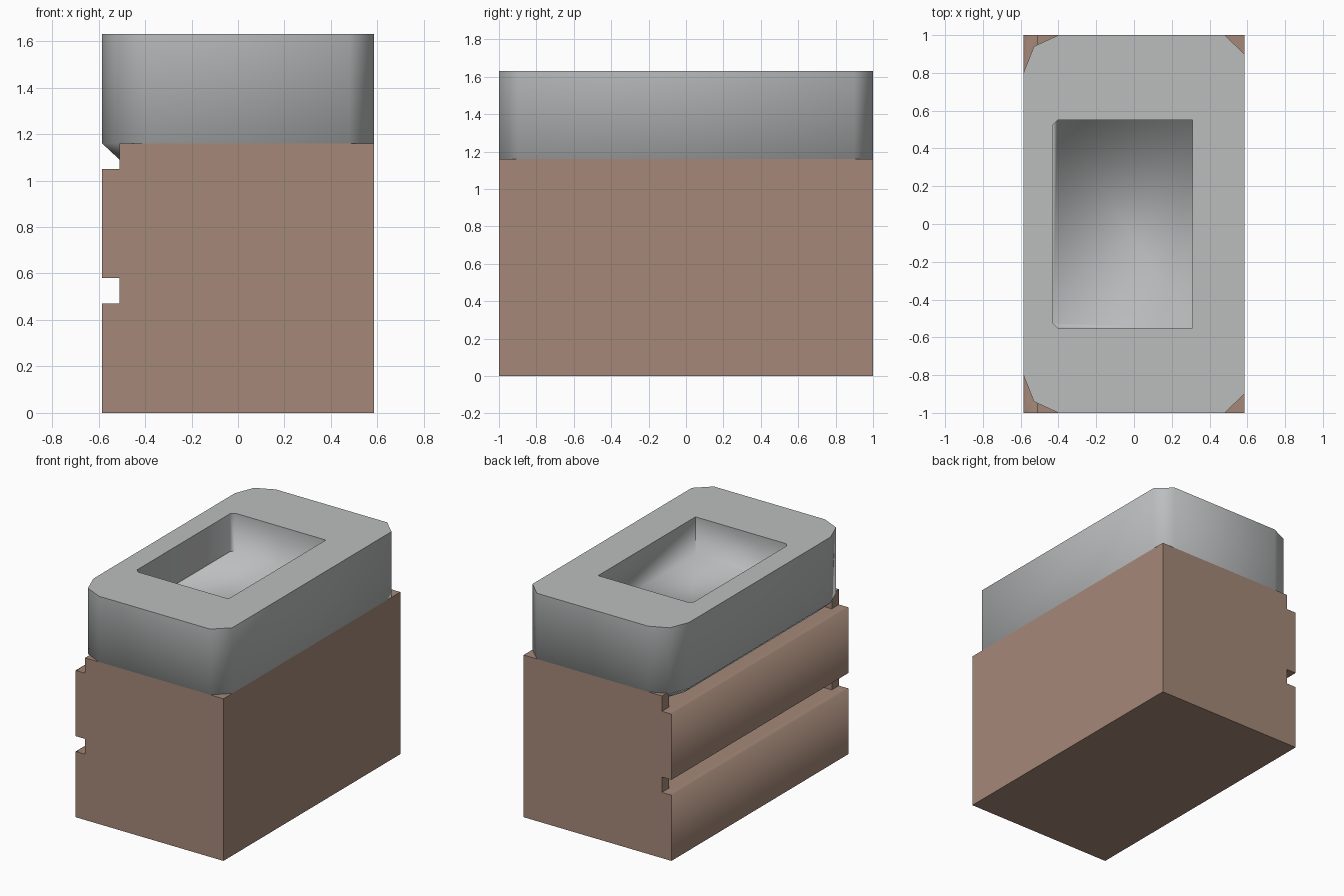
import bpy, bmesh
from math import radians
from mathutils import Vector

if "Cube" in bpy.data.objects:
    bpy.data.objects.remove(bpy.data.objects["Cube"], do_unlink=True)


def make_material(name, color):
    mat = bpy.data.materials.new(name)
    mat.use_nodes = True
    mat.diffuse_color = (*color, 1)
    mat.node_tree.nodes["Principled BSDF"].inputs["Base Color"].default_value = (*color, 1)
    return mat


def loft(name, rings, mat):
    """Closed solid through rings of equal point count."""
    bm = bmesh.new()
    loops = [[bm.verts.new(p) for p in ring] for ring in rings]
    n = len(loops[0])
    for a, b in zip(loops, loops[1:]):
        for i in range(n):
            j = (i + 1) % n
            bm.faces.new((a[i], a[j], b[j], b[i]))
    bm.faces.new(loops[0])
    bm.faces.new(loops[-1])
    bmesh.ops.recalc_face_normals(bm, faces=bm.faces)
    mesh = bpy.data.meshes.new(name)
    bm.to_mesh(mesh)
    bm.free()
    mesh.materials.append(mat)
    obj = bpy.data.objects.new(name, mesh)
    bpy.context.collection.objects.link(obj)
    return obj


def box(name, low, high, mat):
    outline = [(low[0], low[1]), (high[0], low[1]), (high[0], high[1]), (low[0], high[1])]
    return loft(name, [[(x, y, z) for x, y in outline] for z in (low[2], high[2])], mat)


def carve(obj, cutters):
    for cutter in cutters:
        mod = obj.modifiers.new("carve", "BOOLEAN")
        mod.operation = "DIFFERENCE"
        mod.solver = "EXACT"
        mod.object = cutter
    bpy.context.view_layer.update()
    graph = bpy.context.evaluated_depsgraph_get()
    mesh = bpy.data.meshes.new_from_object(obj.evaluated_get(graph))
    obj.modifiers.clear()
    obj.data = mesh
    for cutter in cutters:
        bpy.data.objects.remove(cutter, do_unlink=True)


def smooth(obj, angle, rule):
    """Smooth faces, with edges sharp over an angle unless the rule keeps them soft."""
    bm = bmesh.new()
    bm.from_mesh(obj.data)
    for face in bm.faces:
        face.smooth = True
    for edge in bm.edges:
        soft = edge.calc_face_angle(0) < radians(angle)
        edge.smooth = soft or rule(*[v.co for v in edge.verts])
    bm.to_mesh(obj.data)
    bm.free()


brown = make_material("warm brown", (0.375, 0.25, 0.19))
gray = make_material("stone gray", (0.5, 0.51, 0.515))

FRONT, RAIL, SIDE = -0.585, -0.51, 0.585
TOP, RIM = 1.16, 1.63
GROOVES = [(0.47, 0.58), (1.05, TOP)]

# Cabinet with two drawer fronts, from an extruded profile
profile = [(SIDE, 0), (SIDE, TOP), (RAIL, TOP), (RAIL, 1.05), (FRONT, 1.05), (FRONT, 0.58),
           (RAIL, 0.58), (RAIL, 0.47), (FRONT, 0.47), (FRONT, 0)]
cabinet = loft("cabinet", [[(x, y, z) for x, z in profile] for y in (-1, 1)], brown)

# Finger grooves go deeper between the end posts
carve(cabinet, [box("groove_cutter", (-0.55, -0.92, low), (-0.38, 0.92, high + (0.1 if high == TOP else 0)), brown)
                for low, high in GROOVES])


def drawer_top(a, b):
    return all(abs(p.x - FRONT) < 0.01 and min(abs(p.z - low) for low, _ in GROOVES) < 0.01
               for p in (a, b))


smooth(cabinet, 30, drawer_top)

# Basin slab with clipped corners and a tapered underside
half = [(SIDE, 0.9), (0.48, 1.0), (-0.4, 1.0), (-0.53, 0.94), (FRONT, 0.8)]
outline = half + [(x, -y) for x, y in reversed(half)]
taper = RAIL / FRONT
rings = [[(x * taper, y * 0.93, 1.09) for x, y in outline]]
rings += [[(x, y, z) for x, y in outline] for z in (TOP, RIM)]
slab = loft("basin_slab", rings, gray)

# Sunken bowl with small chamfers on the drawer side
FLOOR = RIM - 0.27
bowl = [(0.31, -0.55), (0.31, 0.55), (-0.405, 0.55), (-0.43, 0.525), (-0.43, -0.525), (-0.405, -0.55)]
carve(slab, [loft("bowl_cutter", [[(x, y, z) for x, y in bowl] for z in (FLOOR, RIM + 0.1)], gray)])


def bowl_end(a, b):
    return all(abs(p.z - FLOOR) < 0.01 and abs(abs(p.y) - 0.55) < 0.01 for p in (a, b))


smooth(slab, 60, bowl_end)
